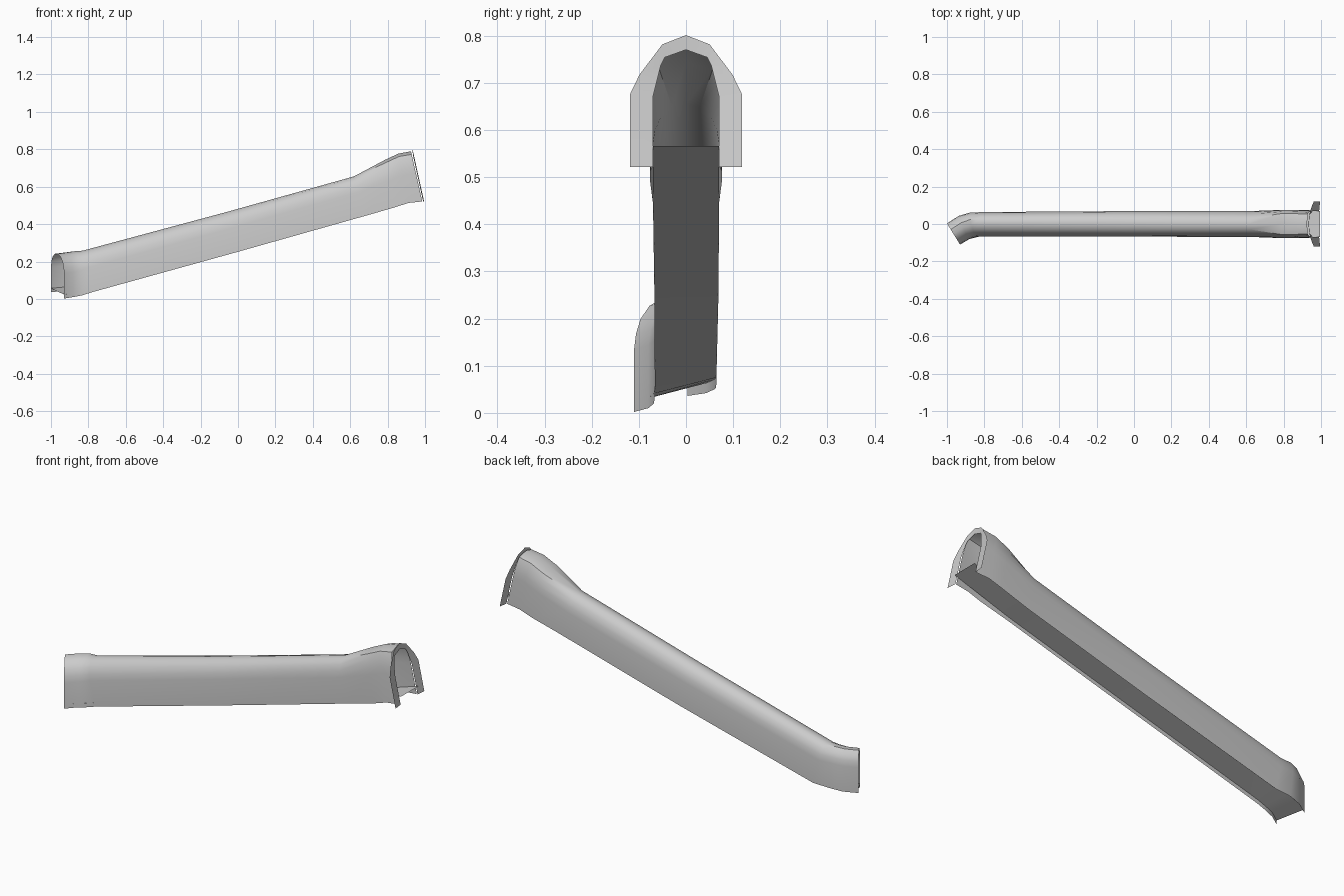
import bpy
from mathutils import Vector as V

if "Cube" in bpy.data.objects:
    bpy.data.objects.remove(bpy.data.objects["Cube"])

# half arch profiles: (side fraction, height fraction)
ROUND = [(1, 0), (1, .6), (.93, .74), (.76, .87), (.42, .97), (0, 1)]
SQUARE = [(1, 0), (1, .56), (.97, .68), (.88, .84), (.74, .94), (0, 1)]
OPENING = [(1, 0), (1, .6), (.93, .68), (.76, .87), (.64, .935), (0, 1)]
FLANGE = [(1, 0), (1, .55), (.92, .62), (.83, .70), (.42, .93), (0, 1)]


def arch(front, back, up, half):
    """Arch section standing between two base points."""
    front, back, up = V(front), V(back), V(up)
    mid, side = (front + back) / 2, (back - front) / 2
    full = [(-u, h) for u, h in half] + [(u, h) for u, h in half[-2::-1]]
    return [mid + side * u + up * h for u, h in full]


def level(x, z, w, up, half):
    return arch((x, -w, z), (x, w, z), up, half)


def loft(name, rings):
    n = len(rings[0])
    faces = [(i * n + j, (i + 1) * n + j, (i + 1) * n + j + 1, i * n + j + 1)
             for i in range(len(rings) - 1) for j in range(n - 1)]
    me = bpy.data.meshes.new(name)
    me.from_pydata([p for r in rings for p in r], [], faces)
    ob = bpy.data.objects.new(name, me)
    bpy.context.collection.objects.link(ob)
    bpy.ops.object.select_all(action='DESELECT')
    ob.select_set(True)
    bpy.context.view_layer.objects.active = ob
    bpy.ops.object.shade_smooth_by_angle(angle=.6)
    return ob


# arched duct: banked bend at the low end, long straight run, raised mouth
tube = [
    arch((-.93, -.11, .002), (-1, .003, .036), (0, 0, .222), ROUND),
    arch((-.88, -.08, .010), (-.935, .043, .042), (-.005, 0, .222), ROUND),
    arch((-.83, -.068, .02), (-.87, .06, .05), (-.02, 0, .22), ROUND),
    arch((-.78, -.066, .036), (-.78, .064, .054), (-.05, 0, .213), ROUND),
    arch((0, -.067, .252), (0, .069, .257), (-.058, 0, .211), ROUND),
    level(.68, .444, .07, (-.06, 0, .211), ROUND),
    level(.84, .490, .076, (-.055, 0, .253), SQUARE),
    level(.91, .513, .075, (-.052, 0, .264), SQUARE),
    level(.985, .521, .071, (-.06, 0, .268), SQUARE),
]
loft("duct_shell", tube)

# flat flange around the raised mouth
loft("mouth_flange", [
    level(.99, .521, .07, (-.055, 0, .249), OPENING),
    level(.995, .521, .119, (-.062, 0, .28), FLANGE),
])

# floor strip set slightly above the lower shell edge
lift = V((0, 0, .021))
floor = [[r[0] + lift, r[-1] + lift] for r in tube[:6]]
floor.append([V((.995, -.07, .566)), V((.995, .07, .566))])
loft("duct_floor", floor)
